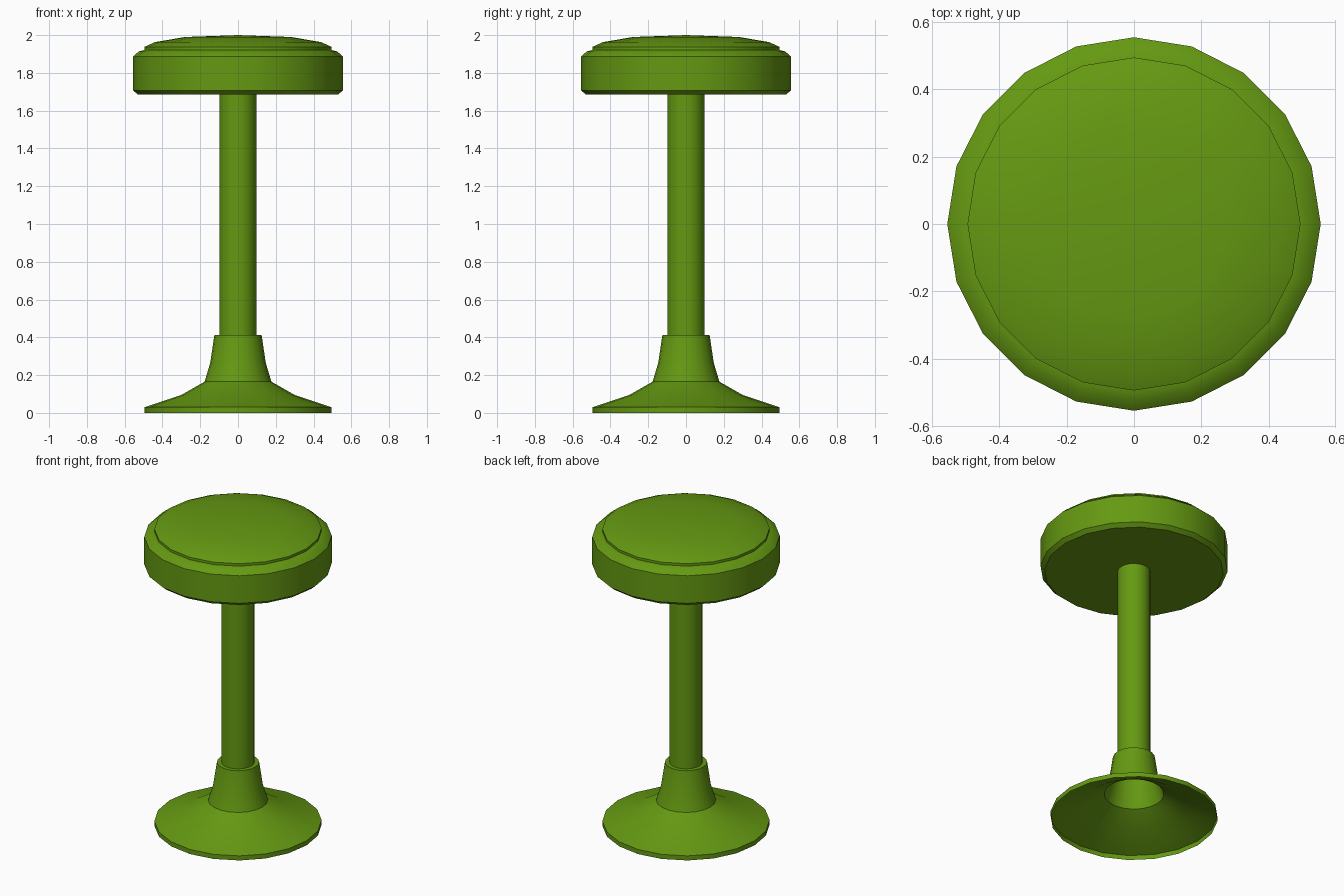
import bpy, bmesh, math

cube = bpy.data.objects.get("Cube")
if cube:
    bpy.data.objects.remove(cube, do_unlink=True)

SIDES = 20

green = bpy.data.materials.new("green")
green.use_nodes = True
color = (0.13, 0.32, 0.006, 1)
green.diffuse_color = color
bsdf = green.node_tree.nodes["Principled BSDF"]
bsdf.inputs["Base Color"].default_value = color
bsdf.inputs["Roughness"].default_value = 0.7


def turned(name, profile, sharp_angle=30):
    """Turn a (radius, height) profile, listed from bottom to top, around z."""
    bm = bmesh.new()
    rings = []
    for r, z in profile:
        count = SIDES if r > 0 else 1
        rings.append([bm.verts.new((r * math.cos(math.tau * i / SIDES),
                                    r * math.sin(math.tau * i / SIDES), z))
                      for i in range(count)])
    for low, high in zip(rings, rings[1:]):
        for i in range(SIDES):
            j = (i + 1) % SIDES
            if len(low) == 1:
                bm.faces.new((low[0], high[j], high[i]))
            elif len(high) == 1:
                bm.faces.new((low[i], low[j], high[0]))
            else:
                bm.faces.new((low[i], low[j], high[j], high[i]))
    mesh = bpy.data.meshes.new(name)
    bm.to_mesh(mesh)
    bm.free()
    mesh.materials.append(green)
    obj = bpy.data.objects.new(name, mesh)
    bpy.context.collection.objects.link(obj)
    bpy.ops.object.select_all(action='DESELECT')
    obj.select_set(True)
    bpy.context.view_layer.objects.active = obj
    bpy.ops.object.shade_smooth_by_angle(angle=math.radians(sharp_angle))
    return obj


# Flared foot, hollow and open underneath
turned("base", [(0.495, 0), (0.495, 0.03), (0.30, 0.095), (0.177, 0.165),
                (0.147, 0.265), (0.125, 0.413), (0, 0.413)], 35)

# Column between foot and seat
turned("column", [(0.098, 0.405), (0.098, 1.69)])

# Padded seat rim with bevelled edges
turned("seat_rim", [(0, 1.685), (0.53, 1.685), (0.555, 1.707), (0.555, 1.887),
                    (0.525, 1.914), (0.485, 1.924), (0, 1.924)])

# Domed cushion on top
turned("seat_cushion", [(0.495, 1.922), (0.495, 1.938), (0.44, 1.963),
                        (0.28, 1.99), (0, 2.0)])
